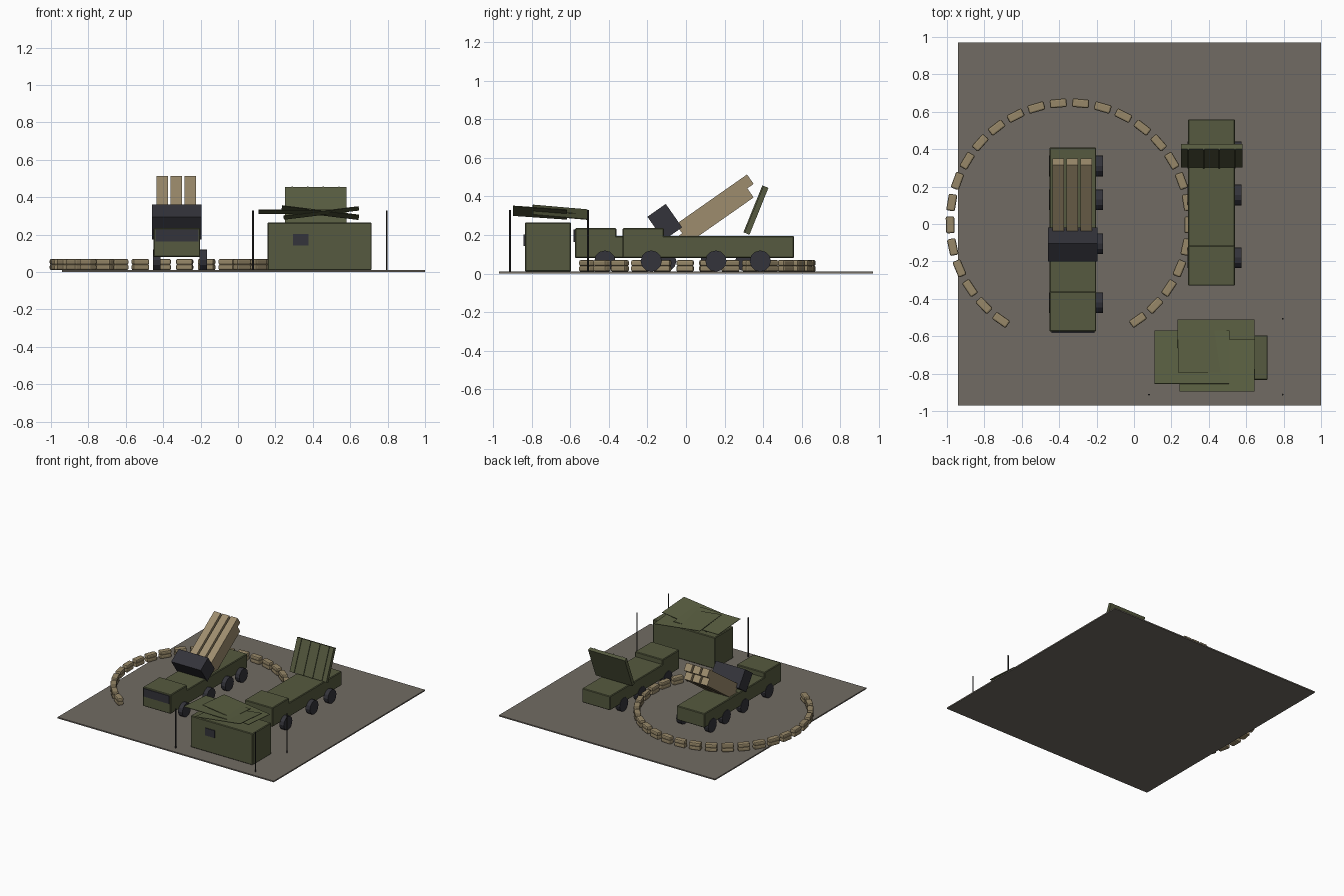
import bpy, bmesh, math
from mathutils import Matrix

if "Cube" in bpy.data.objects:
    bpy.data.objects.remove(bpy.data.objects["Cube"])


def material(name, rgb):
    m = bpy.data.materials.new(name)
    m.diffuse_color = (*rgb, 1)
    m.use_nodes = True
    m.node_tree.nodes["Principled BSDF"].inputs["Base Color"].default_value = m.diffuse_color
    return m


OLIVE = material("olive paint", (0.092, 0.102, 0.050))
NET = material("net green", (0.105, 0.118, 0.055))
TAN = material("tan", (0.34, 0.265, 0.155))
SAND = material("sandbag cloth", (0.31, 0.245, 0.14))
DARK = material("dark grey", (0.034, 0.034, 0.043))
POLE = material("pole grey", (0.025, 0.025, 0.025))
EARTH = material("earth", (0.165, 0.148, 0.125))


def finish(name, bm, mat, bevel=0, segments=1):
    me = bpy.data.meshes.new(name)
    bm.to_mesh(me)
    bm.free()
    me.materials.append(mat)
    ob = bpy.data.objects.new(name, me)
    bpy.context.collection.objects.link(ob)
    if bevel:
        mod = ob.modifiers.new("bevel", 'BEVEL')
        mod.width, mod.segments = bevel, segments
    return ob


def box(name, centre, size, mat, rot=(0, 0, 0), bevel=0, segments=1):
    bm = bmesh.new()
    bmesh.ops.create_cube(bm, size=1, matrix=Matrix.Diagonal((*size, 1)))
    ob = finish(name, bm, mat, bevel, segments)
    ob.location = centre
    ob.rotation_euler = [math.radians(a) for a in rot]
    return ob


def block(name, x, y, z, mat, bevel=0):
    """Box given by its limits on each axis."""
    c = [(a + b) / 2 for a, b in (x, y, z)]
    s = [b - a for a, b in (x, y, z)]
    return box(name, c, s, mat, bevel=bevel)


def cylinder(name, centre, radius, depth, sides, mat, along_x=False):
    bm = bmesh.new()
    bmesh.ops.create_cone(bm, cap_ends=True, segments=sides, radius1=radius,
                          radius2=radius, depth=depth)
    ob = finish(name, bm, mat)
    ob.location = centre
    if along_x:
        ob.rotation_euler = (0, math.pi / 2, 0)
    return ob


def truck(prefix, x0, y0, y1, axles):
    """Flat-bed truck with a raised cab at the -y end."""
    x1 = x0 + 0.25
    block(prefix + "_bed", (x0, x1), (y0, y1), (0.08, 0.195), OLIVE, 0.005)
    block(prefix + "_cab", (x0, x1), (y0, y0 + 0.215), (0.08, 0.235), OLIVE, 0.005)
    for y in axles:
        for x in (x0 + 0.017, x1 + 0.015):
            cylinder(prefix + "_wheel", (x, y, 0.065), 0.055, 0.04, 12, DARK, True)


# Ground plate
block("ground_plate", (-0.94, 1.0), (-0.97, 0.97), (0, 0.01), EARTH)

# Launcher truck with windshield, rear housing and six square tubes
truck("launcher_truck", -0.452, -0.575, 0.41, (-0.42, -0.105, 0.13, 0.31))
block("launcher_windshield", (-0.442, -0.212), (-0.582, -0.574), (0.163, 0.228), DARK)
box("launcher_housing", (-0.327, -0.11, 0.267), (0.265, 0.116, 0.148), DARK, (35, 0, 0))
for col in (-1, 0, 1):
    for z in (0.29, 0.36):
        box("launch_tube", (-0.33 + 0.075 * col, 0.149, z), (0.06, 0.45, 0.06),
            TAN, (35, 0, 0))

# Radar truck with a leaning ribbed panel
truck("radar_truck", 0.29, -0.33, 0.56, (-0.18, 0.155, 0.385))
TILT = -22
box("radar_panel", (0.415, 0.365, 0.328), (0.33, 0.028, 0.262), OLIVE, (TILT, 0, 0))
t = math.radians(TILT)
for k in (-1.5, -0.5, 0.5, 1.5):
    box("radar_rib", (0.415 + 0.083 * k, 0.365 - 0.016 * math.cos(t),
                      0.328 - 0.016 * math.sin(t)),
        (0.007, 0.008, 0.262), OLIVE, (TILT, 0, 0))

# Command shelter and its window
block("shelter", (0.158, 0.715), (-0.835, -0.595), (0.01, 0.265), OLIVE, 0.005)
block("shelter_window", (0.293, 0.377), (-0.841, -0.834), (0.143, 0.203), DARK)

# Overlapping camouflage sheets, each tilted a different way
box("camouflage_sheet", (0.31, -0.712, 0.322), (0.40, 0.285, 0.004), NET, (-4, 0, 0))
box("camouflage_sheet", (0.44, -0.652, 0.318), (0.415, 0.285, 0.004), NET, (-5, 7, 0))
box("camouflage_sheet", (0.445, -0.757, 0.316), (0.405, 0.28, 0.004), NET, (-4, -7, 0))

# Net poles
for x, y in ((0.08, -0.912), (0.795, -0.912), (0.795, -0.507)):
    cylinder("net_pole", (x, y, 0.17), 0.005, 0.32, 6, POLE)

# Sandbag wall: two layers on an open ring
for i in range(28):
    deg = -55 + i * 290 / 27
    a = math.radians(deg)
    for z in (0.0255, 0.0545):
        bag = box("sandbag", (-0.345 + 0.638 * math.cos(a), 0.01 + 0.638 * math.sin(a), z),
                  (0.046, 0.09, 0.031), SAND, (0, 0, deg), 0.009, 2)
